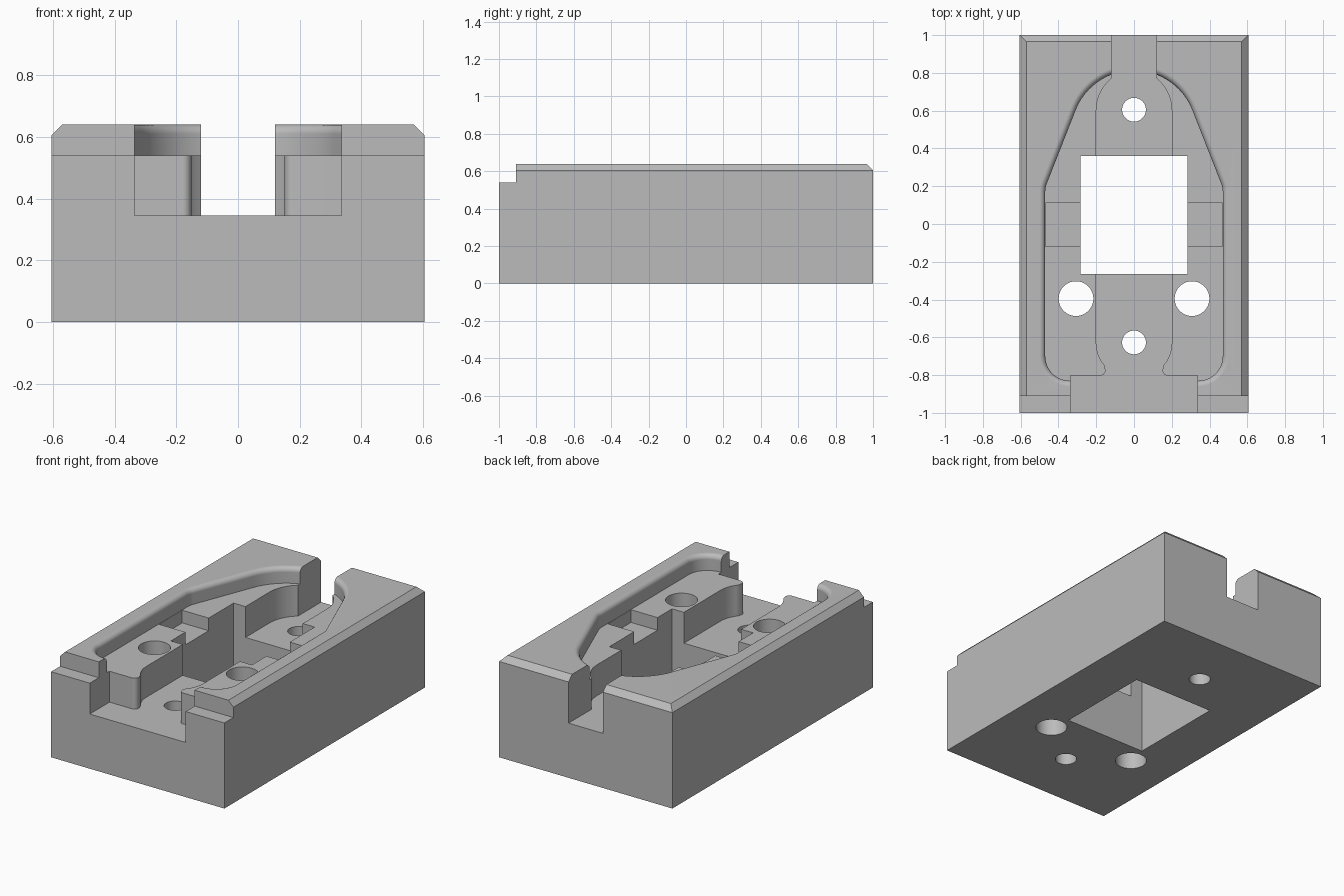
import bpy, bmesh
from math import sin, cos, radians
from mathutils import Vector

cube = bpy.data.objects.get("Cube")
if cube:
    bpy.data.objects.remove(cube, do_unlink=True)

HW, TOP, SHELF, FLOOR = 0.605, 0.64, 0.54, 0.345

grey = bpy.data.materials.new("machined grey")
grey.use_nodes = True
grey.diffuse_color = (0.5, 0.5, 0.5, 1)
grey.node_tree.nodes["Principled BSDF"].inputs["Base Color"].default_value = (0.5, 0.5, 0.5, 1)


def arc(cx, cy, r, start, end, n=12):
    angles = [radians(start + (end - start) * i / n) for i in range(n + 1)]
    return [(cx + r * cos(a), cy + r * sin(a)) for a in angles]


def mirrored(half):
    """Close a right-hand outline, listed front to back, with its mirror image."""
    return half + [(-x, y) for x, y in reversed(half) if abs(x) > 1e-5]


def grow(outline, d):
    """Offset a counter-clockwise outline outward."""
    result = []
    for i, p in enumerate(outline):
        p = Vector(p)
        a = (p - Vector(outline[i - 1])).normalized()
        b = (Vector(outline[(i + 1) % len(outline)]) - p).normalized()
        t = (a + b).normalized()
        result.append((p.x + t.y * d, p.y - t.x * d))
    return result


def make_object(name, bm):
    bmesh.ops.recalc_face_normals(bm, faces=bm.faces)
    mesh = bpy.data.meshes.new(name)
    bm.to_mesh(mesh)
    bm.free()
    mesh.materials.append(grey)
    obj = bpy.data.objects.new(name, mesh)
    bpy.context.collection.objects.link(obj)
    return obj


def loft(name, layers):
    """Solid through a stack of (outline, z) layers."""
    bm = bmesh.new()
    rings = [[bm.verts.new((x, y, z)) for x, y in pts] for pts, z in layers]
    for low, high in zip(rings, rings[1:]):
        for i in range(len(low)):
            j = (i + 1) % len(low)
            bm.faces.new((low[i], low[j], high[j], high[i]))
    bm.faces.new(rings[0][::-1])
    bm.faces.new(rings[-1])
    return make_object(name, bm)


def prism(name, outline, z0, z1):
    return loft(name, [(outline, z0), (outline, z1)])


def rect(x0, x1, y0, y1):
    return [(x0, y0), (x1, y0), (x1, y1), (x0, y1)]


def cut(target, cutter):
    cutter.hide_render = True
    mod = target.modifiers.new("cut", 'BOOLEAN')
    mod.operation, mod.solver, mod.object = 'DIFFERENCE', 'EXACT', cutter
    bpy.context.view_layer.objects.active = target
    bpy.ops.object.modifier_apply(modifier=mod.name)
    bpy.data.objects.remove(cutter, do_unlink=True)


# Block with chamfered side and back top edges
block = prism("fixture_block", rect(-HW, HW, -1, 1), 0, TOP)
bm = bmesh.new()
bm.from_mesh(block.data)
edges = []
for e in bm.edges:
    mid = (e.verts[0].co + e.verts[1].co) / 2
    if mid.z > TOP - 0.01 and mid.y > -0.5:
        edges.append(e)
bmesh.ops.bevel(bm, geom=edges, offset=0.035, segments=1, affect='EDGES')
bm.to_mesh(block.data)
bm.free()

# Low step along the front
cut(block, prism("front_step", rect(-1, 1, -1.2, -0.91), SHELF, 1))

# Tapered pocket with a rounded rim
pocket = mirrored(arc(0.34, -0.70, 0.13, -90, 0) + arc(0.35, 0.17, 0.12, 0, 21, 5)
                  + arc(0, 0.481, 0.332, 21, 90, 18))
R = 0.03
layers = [(pocket, SHELF)]
for i in range(7):
    a = radians(15 * i)
    layers.append((grow(pocket, R * (1 - cos(a))), TOP - R + R * sin(a)))
layers.append((grow(pocket, R), 0.8))
cut(block, loft("pocket", layers))

# Deep channel running from the wide front notch to the narrow back slot
channel = mirrored([(0.335, -1.2), (0.335, -0.803)]
                   + arc(0.179, -0.775, 0.028, 270, 150, 8)
                   + arc(0.02, -0.63, 0.18, -40, 0, 10)
                   + arc(-0.02, 0.60, 0.22, 0, 50.5, 10)
                   + [(0.12, 1.2)])
cut(block, prism("channel", channel, FLOOR, 0.9))

# Cross groove on both shelves, and the central window
cut(block, prism("cross_groove", rect(-0.468, 0.468, -0.12, 0.112), 0.46, 0.6))
cut(block, prism("window", rect(-0.283, 0.283, -0.265, 0.36), -0.2, 1.1))

# Through holes
for x, y, r in ((0, 0.605, 0.063), (0, -0.627, 0.063), (-0.307, -0.395, 0.092), (0.307, -0.395, 0.092)):
    cut(block, prism("hole", arc(x, y, r, 0, 360, 40)[:-1], -0.2, 1.2))

# Smooth curved walls, crisp edges
bpy.ops.object.select_all(action='DESELECT')
block.select_set(True)
bpy.context.view_layer.objects.active = block
bpy.ops.object.shade_smooth_by_angle(angle=radians(30))
weighted = block.modifiers.new("weighted normals", 'WEIGHTED_NORMAL')
weighted.keep_sharp = True
